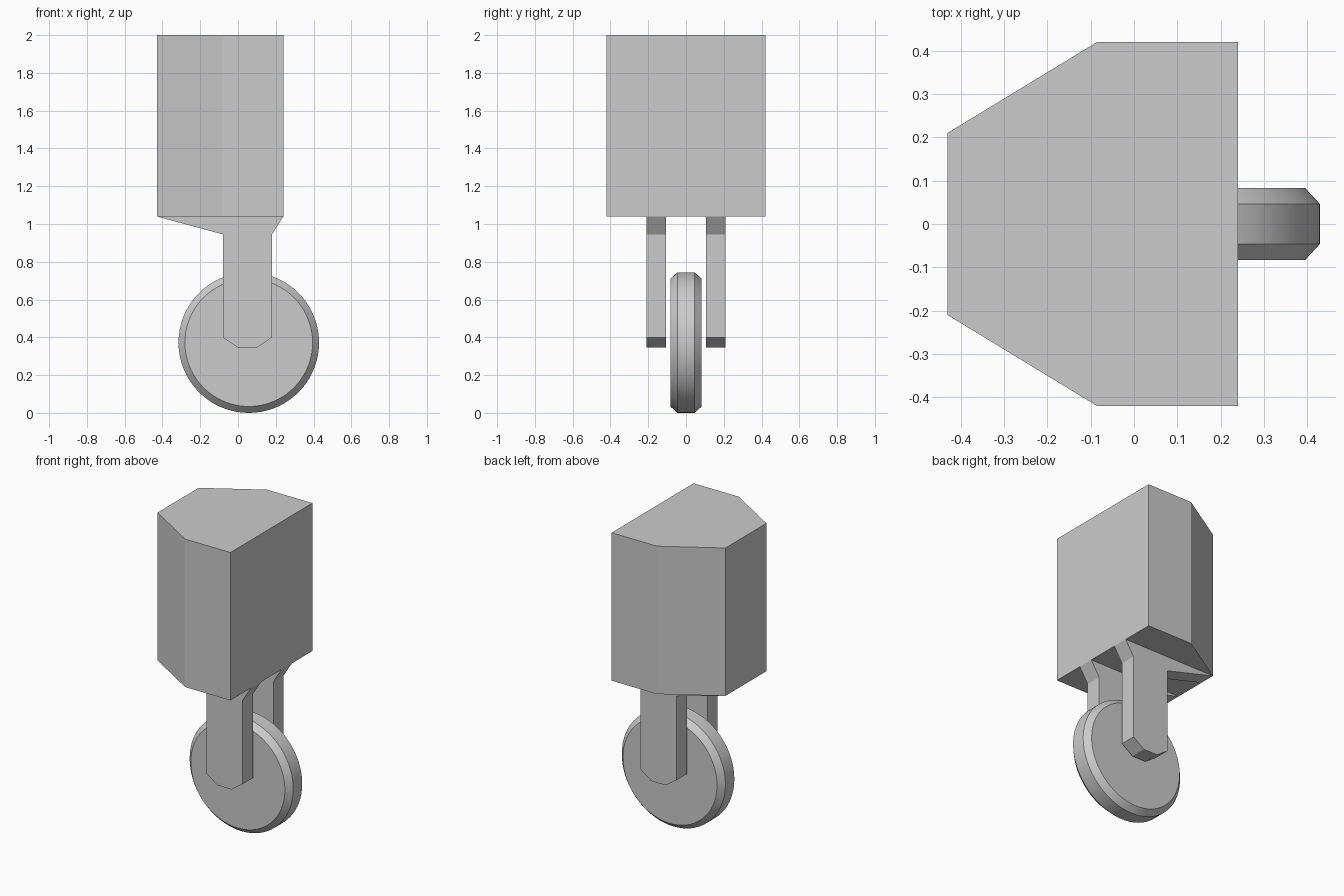
import bpy
import bmesh
from math import cos, sin, tau, radians
from mathutils import Vector

cube = bpy.data.objects.get("Cube")
if cube:
    bpy.data.objects.remove(cube, do_unlink=True)

# Single grey finish
grey = bpy.data.materials.new("light_grey")
grey.use_nodes = True
colour = (0.6, 0.6, 0.6, 1)
grey.diffuse_color = colour
grey.node_tree.nodes["Principled BSDF"].inputs["Base Color"].default_value = colour


def finish(name, bm):
    bmesh.ops.recalc_face_normals(bm, faces=bm.faces)
    mesh = bpy.data.meshes.new(name)
    bm.to_mesh(mesh)
    bm.free()
    mesh.materials.append(grey)
    obj = bpy.data.objects.new(name, mesh)
    bpy.context.collection.objects.link(obj)
    return obj


def prism(name, outline, offset):
    """Extrude a closed outline of 3D points along an offset."""
    bm = bmesh.new()
    face = bm.faces.new([bm.verts.new(p) for p in outline])
    new = bmesh.ops.extrude_face_region(bm, geom=[face], use_keep_orig=True)["geom"]
    verts = [v for v in new if isinstance(v, bmesh.types.BMVert)]
    bmesh.ops.translate(bm, verts=verts, vec=Vector(offset))
    return finish(name, bm)


# Housing block with two tapered corners
half = [(0.24, 0.42), (-0.085, 0.42), (-0.43, 0.21)]
plan = half + [(x, -y) for x, y in reversed(half)]
prism("housing", [(x, y, 1.04) for x, y in plan], (0, 0, 0.96))

# Pair of fork arms, flared where they meet the housing
arm = [(-0.43, 1.04), (-0.08, 0.945), (-0.08, 0.4), (0, 0.345),
       (0.1, 0.345), (0.18, 0.4), (0.18, 0.945), (0.24, 1.04)]
for name, y in (("front_fork_arm", -0.21), ("back_fork_arm", 0.105)):
    prism(name, [(x, y, z) for x, z in arm], (0, 0.105, 0))

# Wheel: lathed profile of (y, radius) with chamfered rims
radius, sides = 0.372, 72
profile = [(-0.083, 0.338), (-0.046, radius), (0.046, radius), (0.083, 0.338)]
bm = bmesh.new()
rings = [[bm.verts.new((0.057 + r * cos(tau * i / sides), y,
                        radius + r * sin(tau * i / sides)))
          for i in range(sides)] for y, r in profile]
for a, b in zip(rings, rings[1:]):
    for i in range(sides):
        j = (i + 1) % sides
        bm.faces.new((a[i], a[j], b[j], b[i]))
bm.faces.new(rings[0])
bm.faces.new(rings[-1])
wheel = finish("wheel", bm)

bpy.ops.object.select_all(action="DESELECT")
wheel.select_set(True)
bpy.context.view_layer.objects.active = wheel
bpy.ops.object.shade_smooth_by_angle(angle=radians(30))
